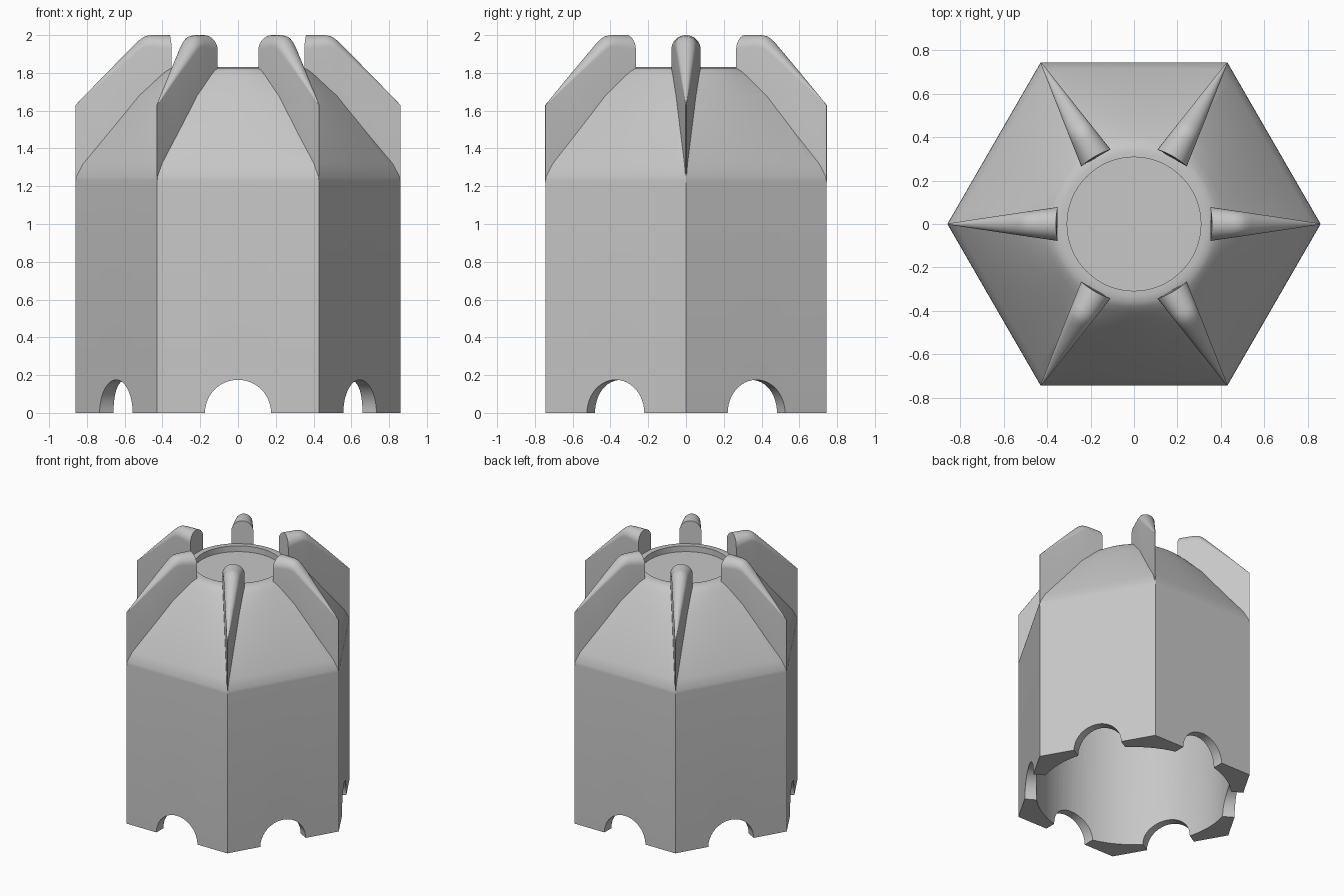
import bpy, bmesh, math
from mathutils import Matrix

cube = bpy.data.objects.get("Cube")
if cube:
    bpy.data.objects.remove(cube, do_unlink=True)

SEGMENTS = 96
SIXTH = math.pi / 3

grey = bpy.data.materials.new("plain grey")
grey.use_nodes = True
grey.diffuse_color = (0.57, 0.57, 0.57, 1)
grey.node_tree.nodes["Principled BSDF"].inputs["Base Color"].default_value = grey.diffuse_color


def finish(bm, name):
    bmesh.ops.recalc_face_normals(bm, faces=bm.faces)
    mesh = bpy.data.meshes.new(name)
    bm.to_mesh(mesh)
    bm.free()
    mesh.materials.append(grey)
    obj = bpy.data.objects.new(name, mesh)
    bpy.context.collection.objects.link(obj)
    return obj


def skin(name, rings):
    """Join equal rings of points into a closed solid."""
    bm = bmesh.new()
    loops = [[bm.verts.new(p) for p in ring] for ring in rings]
    for low, high in zip(loops, loops[1:]):
        for i in range(len(low)):
            j = (i + 1) % len(low)
            bm.faces.new((low[i], low[j], high[j], high[i]))
    bm.faces.new(loops[0][::-1])
    bm.faces.new(loops[-1])
    return finish(bm, name)


def ring(z, size, roundness):
    """Hexagon of the given apothem, blended towards a circle."""
    points = []
    for i in range(SEGMENTS):
        a = 2 * math.pi * i / SEGMENTS
        hexagon = size / math.cos(a % SIXTH - SIXTH / 2)
        r = hexagon * (1 - roundness) + size * roundness
        points.append((r * math.cos(a), r * math.sin(a), z))
    return points


def smooth(obj):
    bpy.ops.object.select_all(action='DESELECT')
    obj.select_set(True)
    bpy.context.view_layer.objects.active = obj
    bpy.ops.object.shade_smooth_by_angle(angle=math.radians(35))


def cut(obj, cutter):
    cutter.hide_render = True
    bpy.context.view_layer.objects.active = obj
    mod = obj.modifiers.new("cut", 'BOOLEAN')
    mod.operation = 'DIFFERENCE'
    mod.solver = 'EXACT'
    mod.object = cutter
    bpy.ops.object.modifier_apply(modifier=mod.name)
    bpy.data.objects.remove(cutter, do_unlink=True)


# Hexagonal body rising into a rounded shoulder
body = skin("hexagonal_body", [ring(*row) for row in (
    (0, 0.745, 0), (1.23, 0.745, 0), (1.25, 0.743, 0), (1.32, 0.715, 0.02),
    (1.68, 0.49, 0.25), (1.78, 0.41, 0.6), (1.81, 0.382, 0.8),
    (1.825, 0.36, 1), (1.83, 0.33, 1))])

# Hollow inside and shallow round recess on top
cut(body, skin("bore", [ring(z, r, 1) for z, r in (
    (-0.1, 0.683), (1.2, 0.683), (1.27, 0.66), (1.55, 0.48), (1.7, 0.31))]))
cut(body, skin("recess", [ring(z, 0.308, 1) for z in (1.785, 1.95)]))

# Half-round notches through the foot of every side
for k in range(3):
    bm = bmesh.new()
    bmesh.ops.create_cone(bm, cap_ends=True, segments=48, radius1=0.175,
                          radius2=0.175, depth=2,
                          matrix=Matrix.Rotation(SIXTH * (k + 0.5), 4, 'Z')
                          @ Matrix.Rotation(math.pi / 2, 4, 'Y'))
    cut(body, finish(bm, "notch"))
smooth(body)


# Tapered corner fins with rounded crests
def fin_section(r, top, bottom):
    w = 0.002 + 0.076 * (0.86 - r) / 0.5
    outline = [(-w, bottom), (w, bottom)]
    for i in range(17):
        a = math.pi * i / 16
        outline.append((w * math.cos(a), top - w + w * math.sin(a)))
    return [(math.sqrt(r * r - y * y), y, z) for y, z in outline]


FIN = ((0.36, 2, 1.77), (0.46, 2, 1.7), (0.49, 1.995, 1.67), (0.515, 1.98, 1.65),
       (0.54, 1.957, 1.63), (0.7, 1.795, 1.42), (0.86, 1.63, 1.22))
fin = skin("corner_fin", [fin_section(*row) for row in FIN])
smooth(fin)
for k in range(1, 6):
    copy = fin.copy()
    copy.rotation_euler.z = SIXTH * k
    bpy.context.collection.objects.link(copy)
